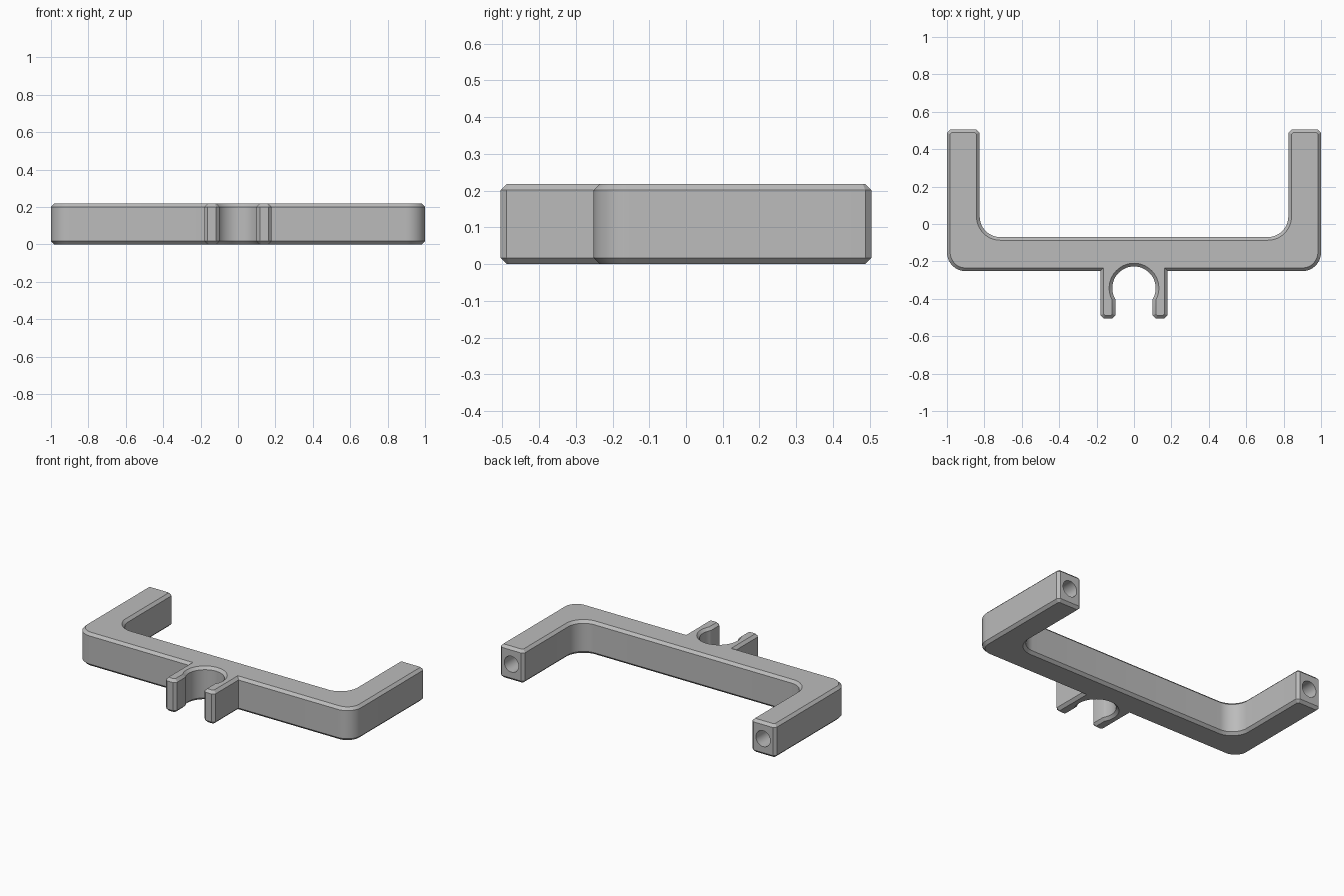
import bpy, bmesh, math
from mathutils import Matrix

cube = bpy.data.objects.get("Cube")
if cube:
    bpy.data.objects.remove(cube, do_unlink=True)

HEIGHT, CHAMFER = 0.218, 0.017
BACK, FRONT, TIP = 0.505, -0.252, -0.505

grey = bpy.data.materials.new("plain grey")
grey.use_nodes = True
grey.diffuse_color = (0.5, 0.5, 0.5, 1)
grey.node_tree.nodes["Principled BSDF"].inputs["Base Color"].default_value = (0.5, 0.5, 0.5, 1)


def arc(cx, cy, r, start, end, steps):
    """Points along an arc, angles in degrees."""
    angles = [math.radians(start + (end - start) * i / steps) for i in range(steps + 1)]
    return [(cx + r * math.cos(a), cy + r * math.sin(a)) for a in angles]


def make_object(name, bm):
    mesh = bpy.data.meshes.new(name)
    bm.to_mesh(mesh)
    bm.free()
    mesh.materials.append(grey)
    obj = bpy.data.objects.new(name, mesh)
    bpy.context.collection.objects.link(obj)
    return obj


# Half outline: clip socket, prong, front wall, rounded corner, arm, inner wall
c = CHAMFER
socket_r, gap = 0.116, 0.10
lip = -math.degrees(math.acos(gap / socket_r))
half = arc(0, -0.343, socket_r, 90, lip, 24)
half += [(gap, TIP + c), (gap + c, TIP), (0.18 - c, TIP), (0.18, TIP + c), (0.18, FRONT)]
half += arc(0.9, FRONT + 0.1, 0.1, -90, 0, 12)
half += [(1, BACK - c), (1 - c, BACK), (0.825 + c, BACK), (0.825, BACK - c)]
half += arc(0.715, 0.04, 0.11, 0, -90, 12)
outline = half + [(-x, y) for x, y in reversed(half[1:])]

# Extrude the outline and chamfer both rims
bm = bmesh.new()
base = bm.faces.new([bm.verts.new((x, y, 0)) for x, y in outline])
grown = bmesh.ops.extrude_face_region(bm, geom=[base])["geom"]
bmesh.ops.translate(bm, verts=[v for v in grown if isinstance(v, bmesh.types.BMVert)],
                    vec=(0, 0, HEIGHT))
bmesh.ops.recalc_face_normals(bm, faces=bm.faces)
rims = [e for e in bm.edges if abs(e.verts[0].co.z - e.verts[1].co.z) < 0.001]
bmesh.ops.bevel(bm, geom=rims, offset=CHAMFER, segments=1, affect='EDGES', clamp_overlap=False)
bmesh.ops.recalc_face_normals(bm, faces=bm.faces)
handle = make_object("handle_with_clip", bm)

# Screw holes drilled into both arm ends
bm = bmesh.new()
for side in (-1, 1):
    place = Matrix.Translation((side * 0.9125, BACK - 0.15, HEIGHT / 2)) @ Matrix.Rotation(math.pi / 2, 4, 'X')
    bmesh.ops.create_cone(bm, cap_ends=True, segments=32, radius1=0.052, radius2=0.052,
                          depth=0.4, matrix=place)
cutter = make_object("hole_cutter", bm)
cutter.hide_render = True
drill = handle.modifiers.new("screw_holes", 'BOOLEAN')
drill.operation, drill.solver, drill.object = 'DIFFERENCE', 'EXACT', cutter

bpy.ops.object.select_all(action='DESELECT')
handle.select_set(True)
bpy.context.view_layer.objects.active = handle
bpy.ops.object.modifier_apply(modifier=drill.name)
bpy.data.objects.remove(cutter, do_unlink=True)
bpy.ops.object.shade_smooth_by_angle(angle=math.radians(30))
